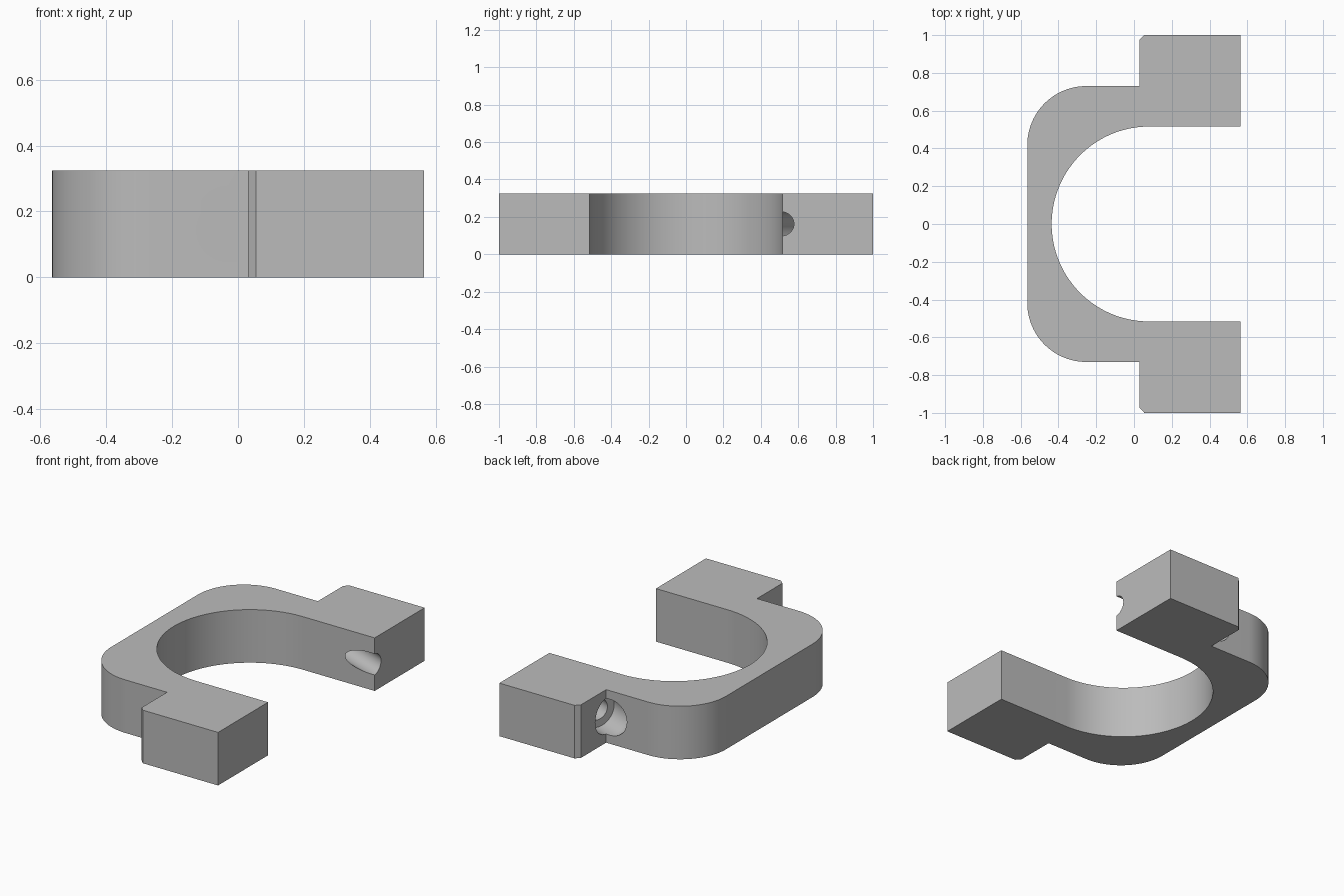
import bpy, bmesh
from math import sin, cos, pi, radians
from mathutils import Matrix, Vector

if "Cube" in bpy.data.objects:
    bpy.data.objects.remove(bpy.data.objects["Cube"], do_unlink=True)

HEIGHT = 0.325
TILT = radians(21.5)

grey = bpy.data.materials.new("light_grey")
grey.use_nodes = True
grey.diffuse_color = (0.5, 0.5, 0.5, 1)
grey.node_tree.nodes["Principled BSDF"].inputs["Base Color"].default_value = (0.5, 0.5, 0.5, 1)


def arc(cx, cy, r, start, end, steps):
    """Points on a circular arc, angles in degrees."""
    angles = [radians(start + (end - start) * i / steps) for i in range(steps + 1)]
    return [(cx + r * cos(a), cy + r * sin(a)) for a in angles]


def make_object(name, bm):
    bmesh.ops.recalc_face_normals(bm, faces=bm.faces)
    mesh = bpy.data.meshes.new(name)
    bm.to_mesh(mesh)
    bm.free()
    mesh.materials.append(grey)
    obj = bpy.data.objects.new(name, mesh)
    bpy.context.collection.objects.link(obj)
    return obj


def make_bracket():
    """U-shaped plate with a stepped block at the end of each arm."""
    half = [(0.565, 0.516), (0.565, 1), (0.055, 1), (0.03, 0.975), (0.03, 0.73)]
    half += arc(-0.253, 0.418, 0.312, 90, 180, 24)
    outer = half + [(x, -y) for x, y in reversed(half)]
    inner = arc(0.08, 0, 0.516, 270, 90, 64)
    bm = bmesh.new()
    face = bm.faces.new([bm.verts.new((x, y, 0)) for x, y in outer + inner])
    top = bmesh.ops.extrude_face_region(bm, geom=[face])["geom"]
    bmesh.ops.translate(bm, vec=(0, 0, HEIGHT),
                        verts=[v for v in top if isinstance(v, bmesh.types.BMVert)])
    return make_object("bracket", bm)


def make_bore(side):
    """Domed screw-head recess and narrower shaft, turned about a slanted axis."""
    profile = [(r, s) for s, r in arc(0, 0, 0.11, 180, 90, 14)]
    profile[0] = (0, -0.11)
    profile += [(0.11, 0.13), (0.065, 0.13), (0.065, 0.8), (0, 0.8)]
    bm = bmesh.new()
    verts = [bm.verts.new((r, 0, s)) for r, s in profile]
    edges = [bm.edges.new(pair) for pair in zip(verts, verts[1:])]
    bmesh.ops.spin(bm, geom=verts + edges, cent=(0, 0, 0), axis=(0, 0, 1),
                   angle=2 * pi, steps=48)
    bmesh.ops.remove_doubles(bm, verts=bm.verts, dist=0.0001)
    axis = Vector((cos(TILT), -side * sin(TILT), 0))
    turn = axis.to_track_quat("Z", "Y").to_matrix().to_4x4()
    bm.transform(Matrix.Translation((0, side * 0.73, HEIGHT / 2)) @ turn)
    obj = make_object("screw_bore_cutter", bm)
    obj.hide_render = True
    return obj


bracket = make_bracket()
bpy.context.view_layer.objects.active = bracket

# Slanted screw bores through both arms
for side in (-1, 1):
    cutter = make_bore(side)
    cut = bracket.modifiers.new("screw_bore", "BOOLEAN")
    cut.operation = "DIFFERENCE"
    cut.solver = "EXACT"
    cut.object = cutter
    bpy.ops.object.modifier_apply(modifier=cut.name)
    bpy.data.objects.remove(cutter, do_unlink=True)

# Smooth curved walls with crisp rims
bpy.ops.object.select_all(action="DESELECT")
bracket.select_set(True)
bpy.ops.object.shade_smooth_by_angle(angle=radians(30))
